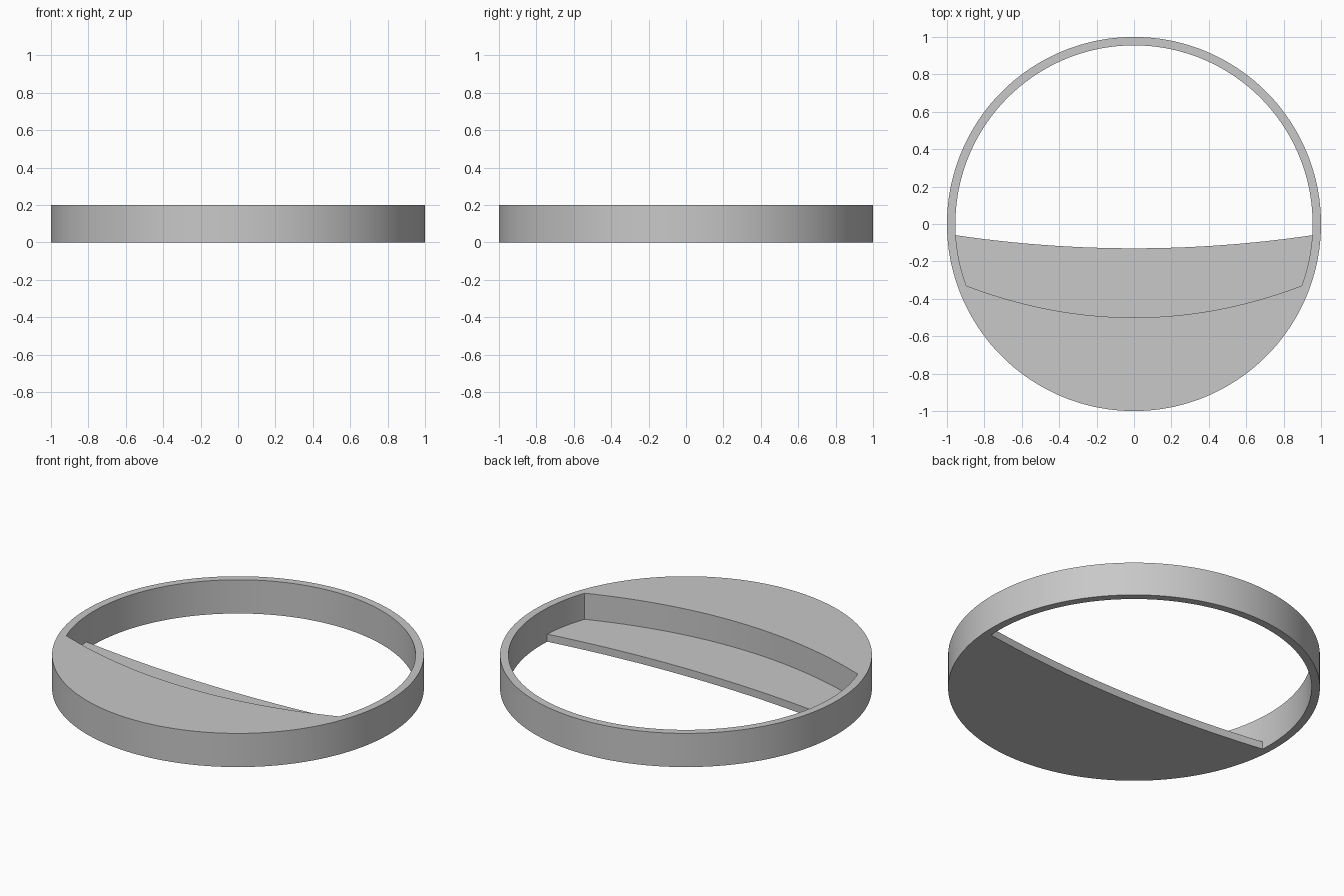
import bpy, bmesh
from math import asin, cos, sin, pi, tau

cube = bpy.data.objects.get("Cube")
if cube:
    bpy.data.objects.remove(cube, do_unlink=True)

OUTER, INNER = 1.0, 0.955
HEIGHT, SHELF_TOP = 0.2, 0.045
SHELF_MID, SHELF_END = -0.13, -0.06     # bowed free edge of the low shelf
BLOCK_MID, BLOCK_END = -0.50, -0.33     # bowed face of the full-height block


def inner_outline(angle, mid, end):
    """Point on the inner circle, clipped in front by a bowed edge."""
    half_width = (INNER ** 2 - end ** 2) ** 0.5
    x = INNER * cos(angle)
    bow = mid + (end - mid) * (x / half_width) ** 2
    return x, max(INNER * sin(angle), bow)


# Even angles plus the exact corners where the bowed edges meet the rim
angles = [tau * i / 180 for i in range(180)]
for end in (SHELF_END, BLOCK_END):
    corner = asin(-end / INNER)
    angles += [pi + corner, tau - corner]
angles.sort()

# Sections run round the body: outer wall, rim, block face, shelf, opening
bm = bmesh.new()
columns = []
for a in angles:
    outer = (OUTER * cos(a), OUTER * sin(a))
    block = inner_outline(a, BLOCK_MID, BLOCK_END)
    shelf = inner_outline(a, SHELF_MID, SHELF_END)
    section = [(outer, 0), (outer, HEIGHT), (block, HEIGHT),
               (block, SHELF_TOP), (shelf, SHELF_TOP), (shelf, 0)]
    columns.append([bm.verts.new((*xy, z)) for xy, z in section])

for i, col in enumerate(columns):
    nxt = columns[(i + 1) % len(columns)]
    for j in range(len(col)):
        k = (j + 1) % len(col)
        bm.faces.new((col[j], nxt[j], nxt[k], col[k]))

# Close the places where shelf and rim share the inner wall
bmesh.ops.remove_doubles(bm, verts=bm.verts, dist=1e-5)
bmesh.ops.recalc_face_normals(bm, faces=bm.faces)

mesh = bpy.data.meshes.new("ring_with_stepped_shelf")
bm.to_mesh(mesh)
bm.free()
ring = bpy.data.objects.new("ring_with_stepped_shelf", mesh)
bpy.context.collection.objects.link(ring)

# Plain grey finish
colour = (0.58, 0.58, 0.58, 1)
grey = bpy.data.materials.new("plain_grey")
grey.use_nodes = True
grey.diffuse_color = colour
grey.node_tree.nodes["Principled BSDF"].inputs["Base Color"].default_value = colour
mesh.materials.append(grey)

bpy.ops.object.select_all(action="DESELECT")
ring.select_set(True)
bpy.context.view_layer.objects.active = ring
bpy.ops.object.shade_smooth_by_angle(angle=pi / 6)
